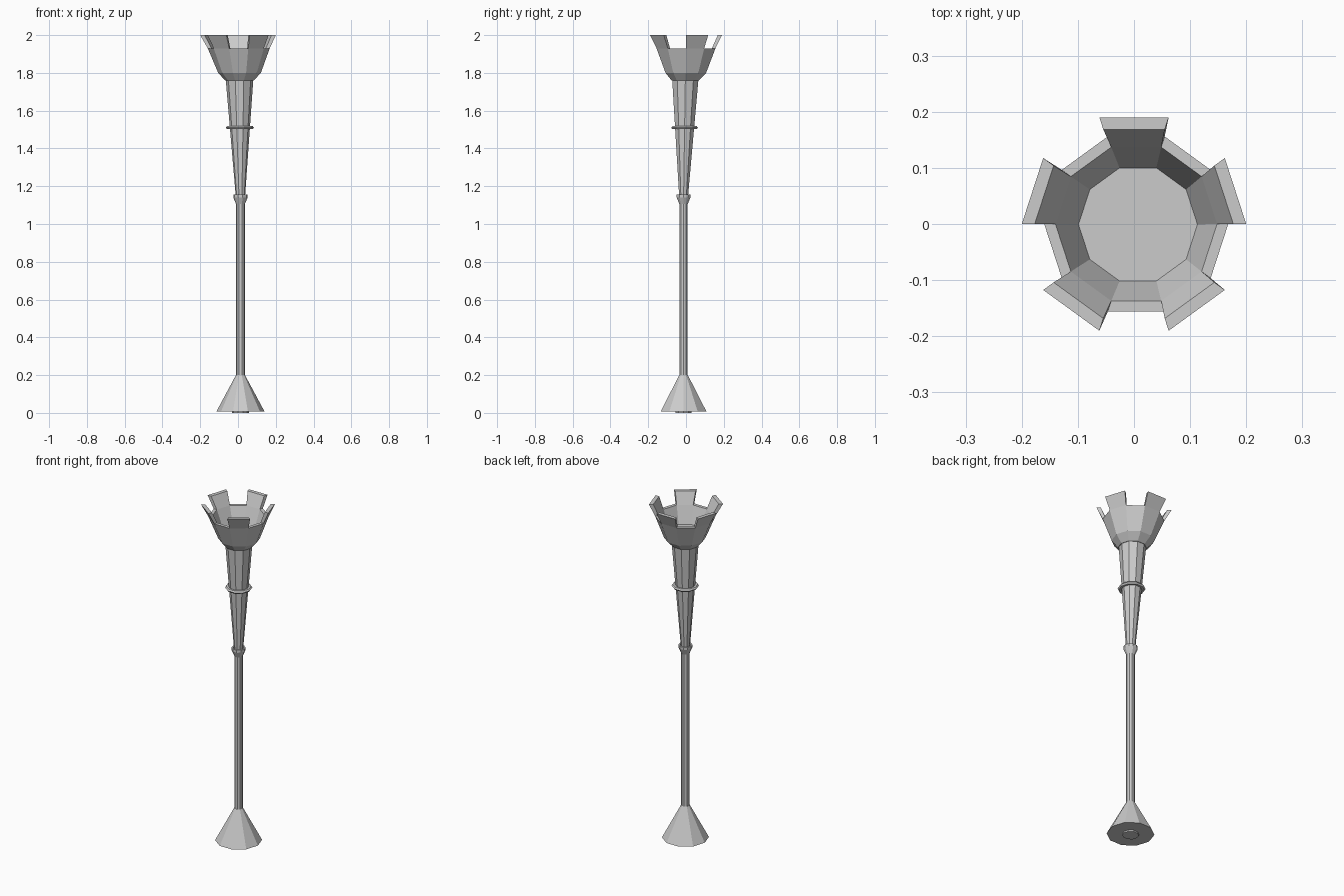
import bpy, bmesh, math

if "Cube" in bpy.data.objects:
    bpy.data.objects.remove(bpy.data.objects["Cube"])

N = 10  # sides of every section
# the axis leans slightly: (z, x, y)
AXIS = [(0, .013, -.013), (1.15, .013, -.013), (1.76, .008, -.004),
        (1.80, .008, -.001), (1.93, .004, 0), (2.0, 0, 0)]


def centre(z):
    for (z0, x0, y0), (z1, x1, y1) in zip(AXIS, AXIS[1:]):
        if z <= z1:
            t = (z - z0) / (z1 - z0)
            return x0 + t * (x1 - x0), y0 + t * (y1 - y0)
    return 0, 0


def ring(bm, r, z):
    cx, cy = centre(z)
    return [bm.verts.new((cx + r * math.cos(math.tau * i / N),
                          cy + r * math.sin(math.tau * i / N), z)) for i in range(N)]


def bridge(bm, a, b):
    for i in range(N):
        j = (i + 1) % N
        bm.faces.new((a[i], a[j], b[j], b[i]))


def finish(bm, name):
    bmesh.ops.recalc_face_normals(bm, faces=bm.faces)
    me = bpy.data.meshes.new(name)
    bm.to_mesh(me)
    bm.free()
    ob = bpy.data.objects.new(name, me)
    bpy.context.collection.objects.link(ob)
    return ob


def turned(name, profile, closed=False):
    """Ten-sided turned part from (radius, z) points; closed makes a loop."""
    bm = bmesh.new()
    rings = [ring(bm, r, z) for r, z in profile]
    for a, b in zip(rings, rings[1:]):
        bridge(bm, a, b)
    if closed:
        bridge(bm, rings[-1], rings[0])
    else:
        bm.faces.new(rings[0])
        bm.faces.new(rings[-1])
    return finish(bm, name)


# foot, pole and tapered neck
turned("base_plug", [(.044, 0), (.044, .012)])
turned("base", [(.127, .008), (.024, .2)])
turned("pole", [(.023, .19), (.023, 1.13)])
turned("neck", [(.023, 1.125), (.073, 1.765)])
# flared collar cup and loose ring
turned("collar", [(.023, 1.105), (.038, 1.14), (.038, 1.155), (.030, 1.155), (.024, 1.13)])
turned("neck_ring", [(.056, 1.502), (.068, 1.502), (.074, 1.510),
                     (.068, 1.518), (.056, 1.518), (.050, 1.510)], closed=True)

# crown bowl with five raised blades on alternate sides
bm = bmesh.new()
outer = [ring(bm, r, z) for r, z in [(.076, 1.76), (.113, 1.80), (.164, 1.93)]]
inner = [ring(bm, r, z) for r, z in [(.106, 1.83), (.144, 1.93)]]
top_out, top_in = ring(bm, .2, 2.0), ring(bm, .177, 2.0)
bm.faces.new(outer[0])
bm.faces.new(inner[0])
bridge(bm, outer[0], outer[1])
bridge(bm, outer[1], outer[2])
bridge(bm, inner[0], inner[1])
lo, li = outer[2], inner[1]
for i in range(N):
    j = (i + 1) % N
    if i % 2:
        bm.faces.new((lo[i], lo[j], li[j], li[i]))
    else:
        bm.faces.new((lo[i], lo[j], top_out[j], top_out[i]))
        bm.faces.new((li[i], li[j], top_in[j], top_in[i]))
        bm.faces.new((top_out[i], top_out[j], top_in[j], top_in[i]))
        for k in (i, j):
            bm.faces.new((lo[k], top_out[k], top_in[k], li[k]))
finish(bm, "crown_bowl")
